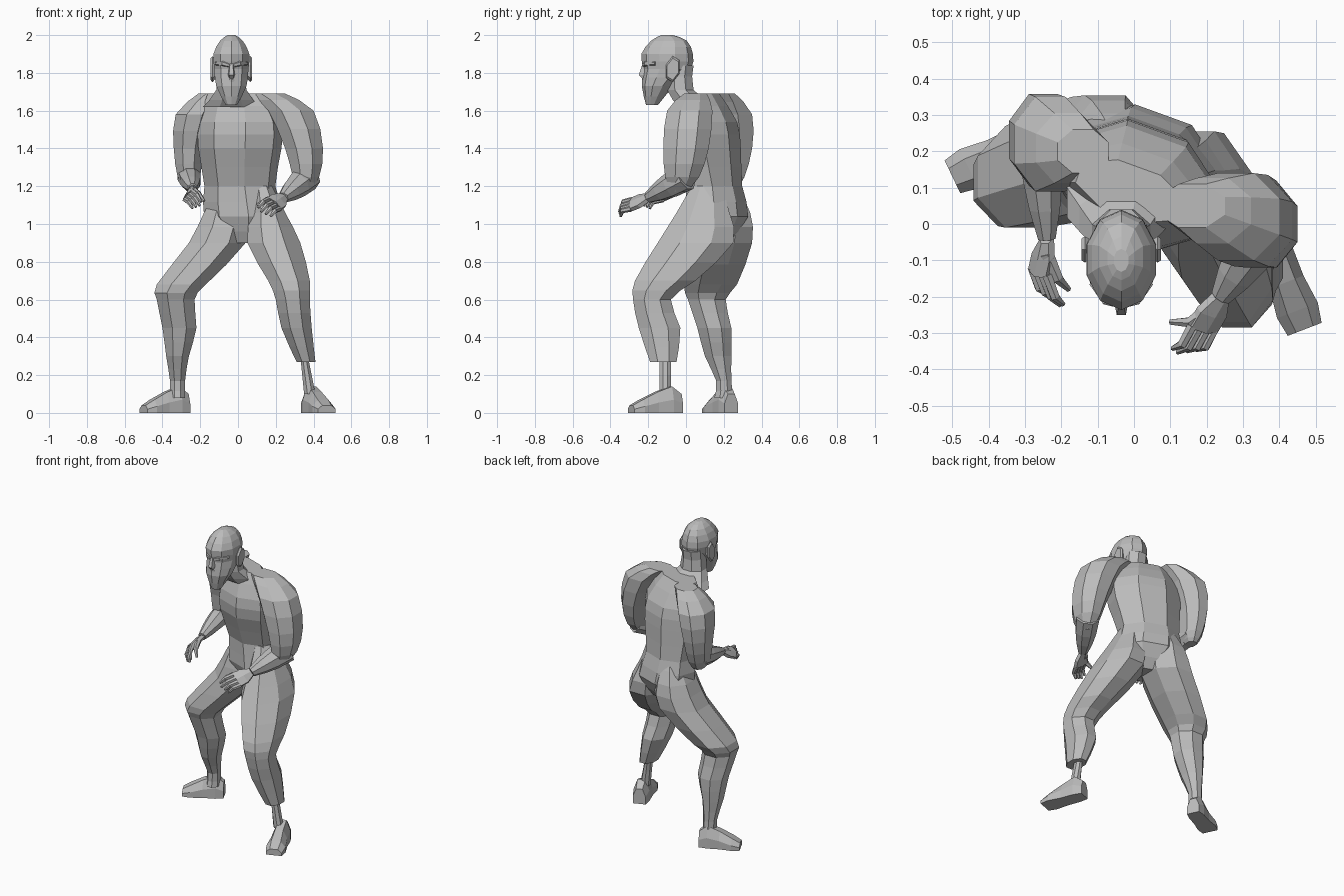
import bpy, bmesh, math
from mathutils import Vector

old = bpy.data.objects.get("Cube")
if old:
    bpy.data.objects.remove(old, do_unlink=True)

SHADE = (.5, .5, .5, 1)
GREY = bpy.data.materials.new("plain grey")
GREY.use_nodes = True
GREY.diffuse_color = SHADE
GREY.node_tree.nodes["Principled BSDF"].inputs["Base Color"].default_value = SHADE
UP = Vector((0, 0, 1))


def ring(centre, side, front, sides):
    """Ring of points whose flats touch the ends of the two half axes."""
    grow = 1 / math.cos(math.pi / sides)
    turns = [math.tau * (i + .5) / sides for i in range(sides)]
    return [centre + grow * (side * math.cos(t) + front * math.sin(t)) for t in turns]


def skin(name, rings):
    """Join rings into one closed flat-shaded part."""
    bm = bmesh.new()
    loops = [[bm.verts.new(point) for point in points] for points in rings]
    count = len(loops[0])
    for low, high in zip(loops, loops[1:]):
        for i in range(count):
            j = (i + 1) % count
            bm.faces.new((low[i], low[j], high[j], high[i]))
    bm.faces.new(loops[0][::-1])
    bm.faces.new(loops[-1])
    bmesh.ops.recalc_face_normals(bm, faces=bm.faces)
    mesh = bpy.data.meshes.new(name)
    bm.to_mesh(mesh)
    bm.free()
    mesh.materials.append(GREY)
    bpy.context.collection.objects.link(bpy.data.objects.new(name, mesh))


def halved(keys):
    """Add one point on a smooth curve between each pair of keys."""
    keys = [Vector(key) for key in keys]
    result = [keys[0]]
    for i in range(len(keys) - 1):
        start, end = keys[i], keys[i + 1]
        before, after = keys[max(i - 1, 0)], keys[min(i + 2, len(keys) - 1)]
        result += [(start + end) / 2 + (start + end - before - after) / 16, end]
    return result


def stack(name, *keys, sides=8, yaw=0):
    """Level rings, each key giving x, y, z, half width and half depth."""
    across = Vector((math.cos(yaw), math.sin(yaw), 0))
    forward = UP.cross(across)
    skin(name, [ring(Vector((x, y, z)), across * width, forward * depth, sides)
                for x, y, z, width, depth in halved(keys)])


def tube(name, path, radii, sides=6):
    """Rings square to a path of points."""
    rings = []
    for i, (point, radius) in enumerate(zip(path, radii)):
        along = (path[min(i + 1, len(path) - 1)] - path[max(i - 1, 0)]).normalized()
        side = along.cross(UP).normalized()
        rings.append(ring(point, side * radius, side.cross(along) * radius, sides))
    skin(name, rings)


# Torso, turned so that its left shoulder leads
stack("torso",
      (.05, .14, .9, .08, .08), (.03, .16, 1.04, .2, .15), (.01, .15, 1.2, .18, .13),
      (.01, .11, 1.4, .21, .16), (.01, .1, 1.54, .21, .15), (-.01, .09, 1.69, .15, .07),
      sides=8, yaw=math.radians(-20))

# Legs, from hip to ankle
stack("right_leg",
      (-.05, .21, 1.2, .05, .06), (-.07, .2, 1.06, .11, .14), (-.11, .19, .9, .15, .16),
      (-.3, .13, .68, .13, .14), (-.33, .11, .6, .1, .1), (-.31, .15, .45, .09, .09),
      (-.32, .17, .3, .06, .07), (-.32, .2, .17, .04, .04), (-.32, .2, .08, .04, .05))
stack("left_leg",
      (.13, .11, 1.2, .05, .08), (.16, .09, 1.06, .09, .14), (.19, .05, .9, .14, .2),
      (.27, -.11, .7, .11, .16), (.29, -.18, .6, .09, .1), (.31, -.14, .45, .08, .11),
      (.36, -.12, .27, .05, .07))
stack("left_ankle", (.35, -.11, .3, .02, .03), (.38, -.11, .1, .03, .03))


def foot(name, heel, toe):
    """Flat-soled wedge from heel to toe."""
    side = (toe - heel).cross(UP).normalized()
    rings = []
    for along, width, height in ((0, .04, .1), (.2, .05, .14), (.5, .05, .11), (.8, .06, .07), (1, .05, .04)):
        sole = heel.lerp(toe, along)
        half, top = side * width, UP * height
        rings.append([sole - half, sole + half, sole + half + top / 2,
                      sole + half / 2 + top, sole - half / 2 + top, sole - half + top / 2])
    skin(name, rings)


foot("right_foot", Vector((-.27, .24, 0)), Vector((-.5, .13, 0)))
foot("left_foot", Vector((.37, -.03, 0)), Vector((.47, -.29, 0)))

# Arms, from shoulder to elbow, then elbow to wrist
stack("right_upper_arm",
      (-.14, .2, 1.69, .07, .06), (-.23, .22, 1.58, .1, .13),
      (-.26, .24, 1.4, .08, .11), (-.26, .23, 1.25, .06, .08), (-.26, .23, 1.19, .03, .04))
stack("left_upper_arm",
      (.16, .05, 1.69, .09, .06), (.28, .02, 1.6, .12, .12),
      (.35, 0, 1.4, .1, .12), (.36, -.02, 1.25, .07, .09), (.35, -.04, 1.17, .03, .04))


def forearm(name, elbow, wrist, thick):
    """Arm that stays full below the elbow and narrows to the wrist."""
    stops = (0, .4, .7, 1)
    tube(name, [elbow.lerp(wrist, stop) for stop in stops],
         [thick * (1 - stop ** 2 * .6) for stop in stops], 8)


right_wrist = Vector((-.24, -.04, 1.19))
left_wrist = Vector((.24, -.2, 1.14))
forearm("right_forearm", Vector((-.26, .24, 1.26)), right_wrist, .06)
forearm("left_forearm", Vector((.37, 0, 1.25)), left_wrist, .07)


def hand(label, wrist, first, last, reach, thumb):
    """Palm, four curled fingers and a thumb, laid out from the wrist."""
    first, last, thumb = wrist + first, wrist + last, wrist + thumb
    middle = (first + last) / 2
    spread = (last - first) * .6
    thick = reach.cross(spread).normalized() * .02
    skin(label + "_palm", [ring(wrist, spread / 2, thick, 6),
                           ring(wrist.lerp(middle, .5), spread, thick, 6),
                           ring(middle, spread, thick, 6)])
    curl = Vector((0, -.02, .01))
    for i, finger in enumerate(("index", "middle", "ring", "little")):
        base = first.lerp(last, i / 3)
        tip = base + reach * (1 - abs(i - 1) / 10)
        tube(label + "_" + finger + "_finger", [base, (base + tip) / 2 + curl, tip], (.013, .012, .006))
    root = wrist.lerp(first, .4)
    tube(label + "_thumb", [root, (root + thumb) / 2 + curl, thumb], (.018, .014, .007))


hand("right", right_wrist, Vector((0, -.1, -.02)), Vector((-.04, -.08, -.06)),
     Vector((.05, -.09, -.06)), Vector((.06, -.14, -.07)))
hand("left", left_wrist, Vector((-.08, -.08, -.01)), Vector((-.02, -.09, -.06)),
     Vector((-.06, -.07, -.05)), Vector((-.14, -.07, -.04)))

# Neck and head
MID = -.035
stack("neck", (MID, .06, 1.62, .15, .1), (MID, -.03, 1.71, .08, .07), (MID, -.03, 1.84, .07, .07))
stack("head",
      (MID, -.18, 1.63, .03, .03), (MID, -.15, 1.73, .08, .08), (MID, -.1, 1.82, .09, .12),
      (MID, -.1, 1.9, .095, .13), (MID, -.09, 1.97, .06, .09), (MID, -.1, 2, .02, .03), sides=10)


def face(across, ahead, above):
    """Point measured from the bridge of the nose, ahead being forward."""
    return Vector((MID + across, -.21 - ahead, 1.83 + above))


# Face, with the paired features mirrored
skin("nose", [[face(-width, -.02, above), face(width, -.02, above),
               face(width / 2, tip, above), face(-width / 2, tip, above)]
              for above, width, tip in ((-.06, .02, .02), (-.04, .025, .04), (.02, .015, .02))])
tube("moustache", [face(-.05, -.01, -.08), face(0, .01, -.07), face(.05, -.01, -.08)], (.008, .014, .008))
for name, sign in (("right", -1), ("left", 1)):
    tube(name + "_brow", [face(sign * .01, .01, .01), face(sign * .04, 0, .02), face(sign * .08, -.05, .02)],
         (.01, .014, .01))
    skin(name + "_ear", [ring(face(sign * out, -.14, -.01), Vector((0, size * .6, size * .2)), UP * size, 6)
                         for out, size in ((.07, .03), (.1, .06), (.11, .05))])
